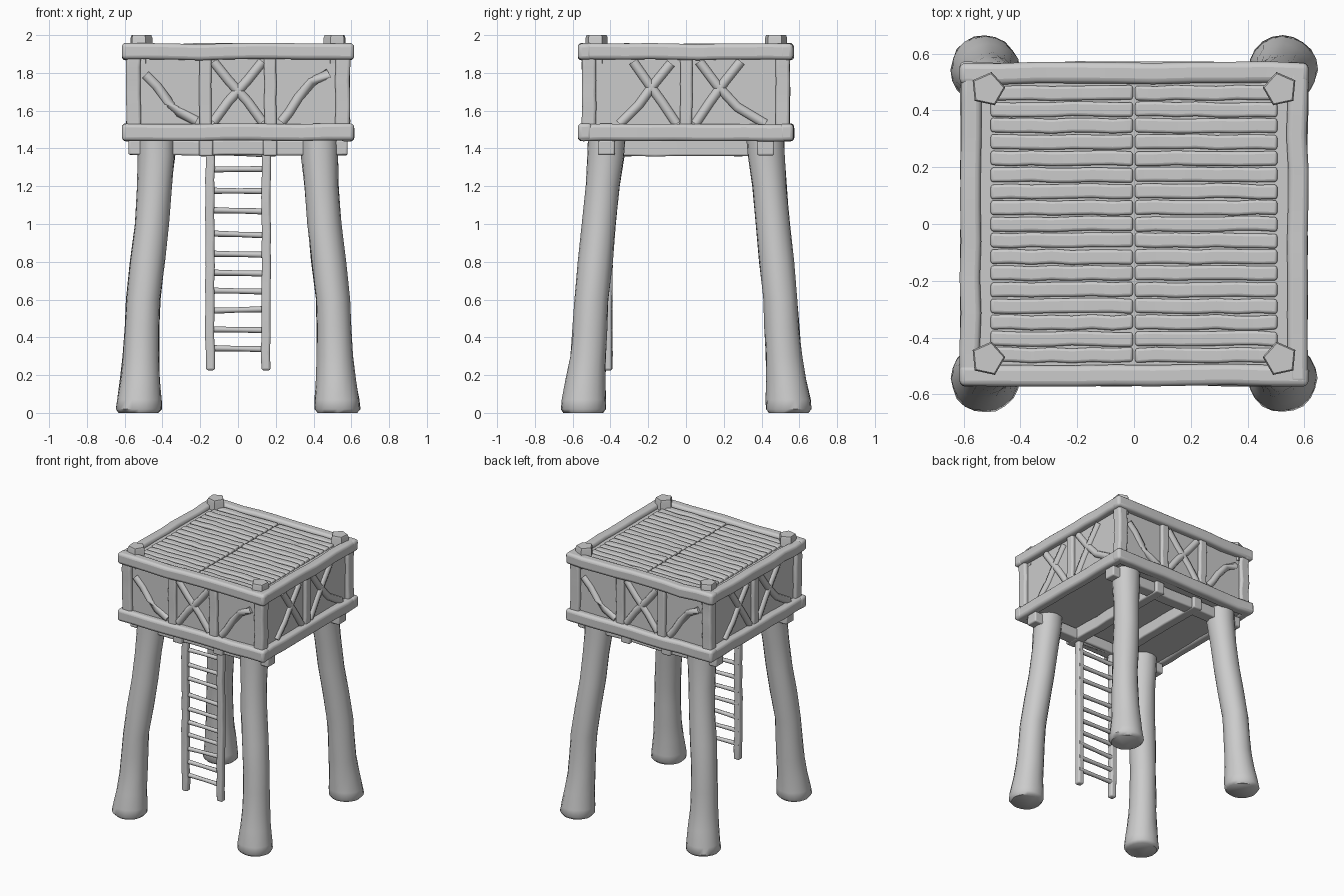
import bpy, bmesh, math, random
from mathutils import Vector

if "Cube" in bpy.data.objects:
    bpy.data.objects.remove(bpy.data.objects["Cube"])

random.seed(4)


def finish(name, bm, bevel=0.0, angle=40):
    bmesh.ops.recalc_face_normals(bm, faces=bm.faces)
    me = bpy.data.meshes.new(name)
    bm.to_mesh(me)
    bm.free()
    ob = bpy.data.objects.new(name, me)
    bpy.context.collection.objects.link(ob)
    if bevel:
        mod = ob.modifiers.new("Bevel", 'BEVEL')
        mod.width = bevel
        mod.segments = 3
        mod.limit_method = 'ANGLE'
        mod.angle_limit = math.radians(50)
    bpy.ops.object.select_all(action='DESELECT')
    bpy.context.view_layer.objects.active = ob
    ob.select_set(True)
    bpy.ops.object.shade_smooth_by_angle(angle=math.radians(angle))
    return ob


def beam(name, lo, hi, bevel=0.015, wobble=0.0, cuts=8):
    """Box from corner lo to corner hi, gently wavy along its longest axis."""
    lo, hi = Vector(lo), Vector(hi)
    size, mid = hi - lo, (lo + hi) / 2
    bm = bmesh.new()
    bmesh.ops.create_cube(bm, size=1)
    for v in bm.verts:
        v.co = Vector([v.co[i] * size[i] + mid[i] for i in range(3)])
    if wobble:
        ax = max(range(3), key=lambda i: size[i])
        edges = [e for e in bm.edges
                 if abs((e.verts[0].co - e.verts[1].co)[ax]) > size[ax] * 0.9]
        bmesh.ops.subdivide_edges(bm, edges=edges, cuts=cuts)
        shift = {}
        for v in bm.verts:
            key = round(v.co[ax], 3)
            if key not in shift:
                shift[key] = Vector([0 if i == ax else random.uniform(-wobble, wobble)
                                     for i in range(3)])
            v.co += shift[key]
    return finish(name, bm, bevel)


def tube(name, pts, radii, sides=10, level=False, rough=0.0, start=0.0, angle=50):
    """Tube along a path; level keeps every ring horizontal."""
    pts = [Vector(p) for p in pts]
    bm = bmesh.new()
    rings = []
    for i, p in enumerate(pts):
        t = (pts[min(i + 1, len(pts) - 1)] - pts[max(i - 1, 0)]).normalized()
        if level:
            t = Vector((0, 0, 1))
        ref = Vector((1, 0, 0)) if abs(t.x) < 0.8 else Vector((0, 1, 0))
        u = (ref - t * ref.dot(t)).normalized()
        w = t.cross(u)
        ring = []
        for k in range(sides):
            a = start + 2 * math.pi * k / sides
            r = radii[i] * (1 + random.uniform(-rough, rough))
            ring.append(bm.verts.new(p + u * math.cos(a) * r + w * math.sin(a) * r))
        rings.append(ring)
    for a, b in zip(rings, rings[1:]):
        for k in range(sides):
            n = (k + 1) % sides
            bm.faces.new((a[k], a[n], b[n], b[k]))
    bm.faces.new(rings[0])
    bm.faces.new(rings[-1])
    return finish(name, bm, 0, angle)


# Splayed trunk legs: (x, y, z, radius), mirrored to four corners
LEG = [(.525, .543, 0, .105), (.525, .543, .02, .121), (.523, .540, .07, .118),
       (.518, .530, .18, .105), (.513, .518, .3, .096), (.509, .508, .45, .092),
       (.502, .500, .6, .090), (.480, .480, .8, .092), (.457, .460, 1.0, .090),
       (.442, .442, 1.2, .091), (.432, .425, 1.36, .098), (.430, .420, 1.46, .10)]
for sx in (-1, 1):
    for sy in (-1, 1):
        label = ("front" if sy < 0 else "back") + ("_left" if sx < 0 else "_right")
        tube("leg_" + label, [(sx * x, sy * y, z) for x, y, z, r in LEG],
             [p[3] for p in LEG], 20, True, 0.025)
        # Five-sided post tips and square corner posts of the walls
        tube("post_tip_" + label,
             [(sx * .515, sy * .475, 1.85), (sx * .515, sy * .475, 1.985),
              (sx * .515, sy * .475, 2.0)], [.062, .062, .056], 5, True,
             start=0.1 if sx < 0 else math.pi - 0.1, angle=30)
        x0, x1 = sorted((sx * .515, sx * .592))
        y0, y1 = sorted((sy * .475, sy * .55))
        beam("corner_post_" + label, (x0, y0, 1.48), (x1, y1, 1.9), .015, .003, 5)

# Enclosed body of the platform
beam("wall_panels", (-.565, -.525, 1.45), (.565, .525, 1.925), 0)

# Rails around bottom and top
for name, z0, z1 in (("lower", 1.44, 1.53), ("upper", 1.87, 1.955)):
    for s in (-1, 1):
        y0, y1 = sorted((s * .495, s * .57))
        beam(name + "_rail_long", (-.615, y0, z0), (.615, y1, z1), .02, .004)
        x0, x1 = sorted((s * .54, s * .612))
        beam(name + "_rail_side", (x0, -.565, z0), (x1, .565, z1), .02, .004)

# Wall framing and curved braces, repeated on opposite sides by half-turn
FRONT_BRACES = [
    [(-.49, 1.79), (-.43, 1.73), (-.37, 1.65), (-.31, 1.59), (-.22, 1.545)],
    [(.48, 1.80), (.39, 1.75), (.32, 1.67), (.27, 1.59), (.23, 1.54)],
    [(-.13, 1.86), (-.05, 1.76), (.05, 1.65), (.13, 1.54)],
    [(.13, 1.86), (.05, 1.76), (-.05, 1.65), (-.13, 1.54)]]
SIDE_BRACES = [
    [(-.35, 1.53), (-.25, 1.63), (-.17, 1.74), (-.08, 1.85)],
    [(-.28, 1.86), (-.21, 1.76), (-.13, 1.65), (-.05, 1.53)],
    [(.05, 1.53), (.13, 1.65), (.21, 1.76), (.29, 1.86)],
    [(.07, 1.86), (.16, 1.74), (.27, 1.62), (.42, 1.53)]]
for s in (-1, 1):
    for x in (-.172, .172):
        y0, y1 = sorted((s * .50, s * .55))
        beam("front_wall_stud", (x - .032, y0, 1.5), (x + .032, y1, 1.9), .012, .003, 4)
    x0, x1 = sorted((s * .54, s * .59))
    beam("side_wall_stud", (x0, -.032, 1.5), (x1, .032, 1.9), .012, .003, 4)
    for path in FRONT_BRACES:
        tube("front_wall_brace", [(-s * u, s * .52, z) for u, z in path],
             [.027] * len(path), 8)
    for path in SIDE_BRACES:
        tube("side_wall_brace", [(s * .56, s * u, z) for u, z in path],
             [.027] * len(path), 8)

# Deck planks in two columns
rows = 17
for i in range(rows):
    y = -.462 + i * .924 / (rows - 1)
    for x0, x1 in ((-.505, -.004), (.004, .505)):
        top = 1.942 + random.uniform(-.004, .004)
        beam("deck_plank", (x0, y - .0255, 1.9), (x1, y + .0255, top), .01, .003, 6)

# Beams under the floor, crossing at right angles
for s in (-1, 1):
    beam("cross_beam", (-.58, s * .42 - .045, 1.365), (.58, s * .42 + .045, 1.445),
         .01, .003)
    beam("floor_joist", (s * .17 - .037, -.49, 1.36), (s * .17 + .037, .49, 1.45),
         .01, .003)

# Ladder
for s in (-1, 1):
    beam("ladder_rail", (s * .148 - .024, -.437, .225), (s * .148 + .024, -.39, 1.42),
         .012, .003, 12)
for z in (.34, .44, .545, .645, .74, .84, .945, 1.07, 1.175, 1.29, 1.375):
    d = random.uniform(-.006, .006)
    tube("ladder_rung", [(-.165, -.405, z - d), (0, -.405, z), (.165, -.405, z + d)],
         [.017, .014, .017], 8)
